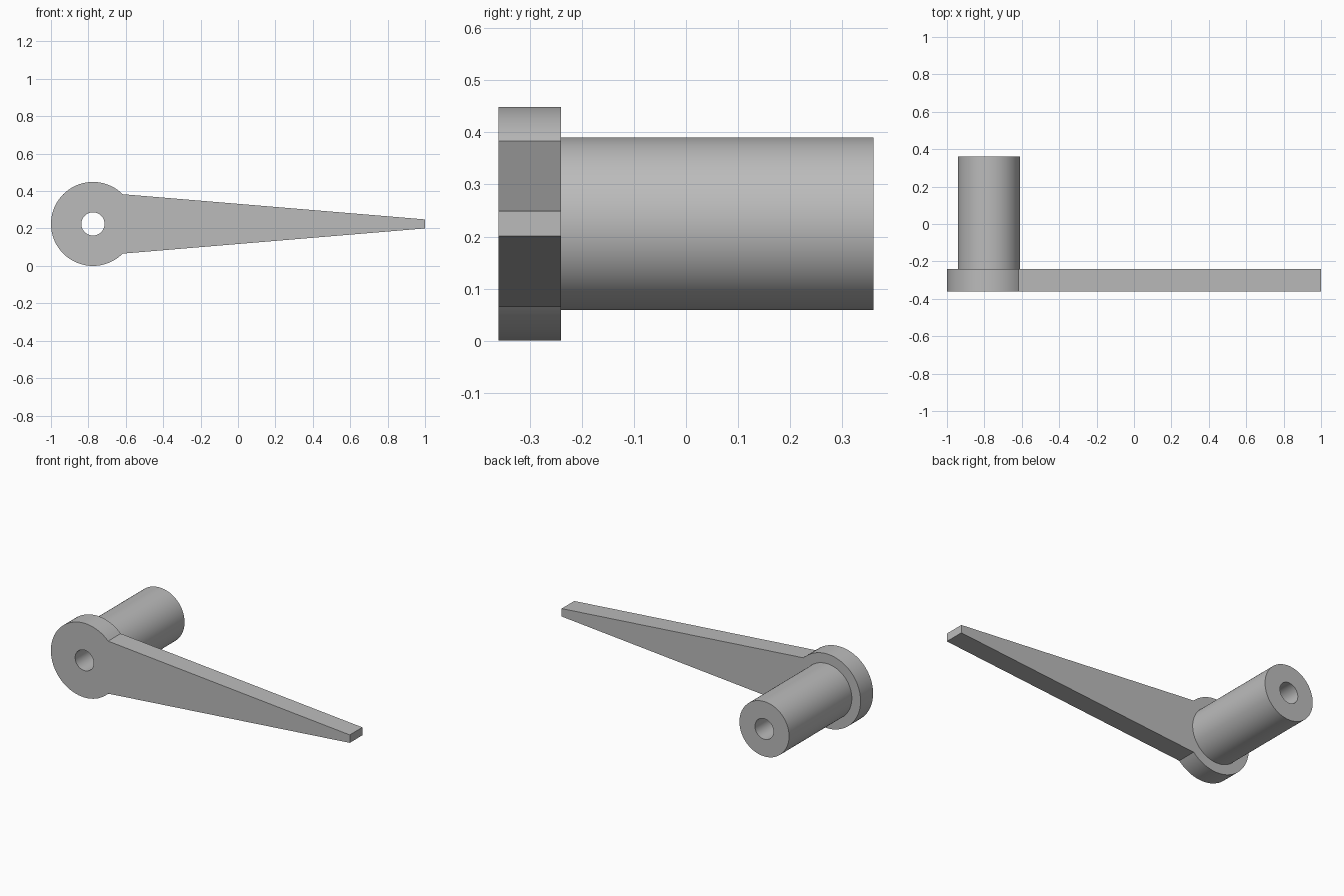
import bpy, bmesh
from math import cos, sin, pi, radians

cube = bpy.data.objects.get("Cube")
if cube:
    bpy.data.objects.remove(cube)

SEG = 72
CX, CZ = -0.7755, 0.2245
HOLE, SHAFT, HUB = 0.062, 0.166, 0.2245
FRONT, STEP, BACK = -0.36, -0.24, 0.36
TIP = 0.024          # half height of the arm tip
K = SEG // 8         # the arm joins the hub 45 degrees above and below its axis

bm = bmesh.new()


def ring(r, y):
    return [bm.verts.new((CX + r * cos(2 * pi * i / SEG), y, CZ + r * sin(2 * pi * i / SEG)))
            for i in range(SEG)]


def strip(a, b, start=0, stop=SEG):
    for i in range(start, stop):
        j = (i + 1) % SEG
        bm.faces.new((a[i], a[j], b[j], b[i]))


# Hub, shaft and through hole
hole_front, hub_front = ring(HOLE, FRONT), ring(HUB, FRONT)
hub_back, shaft_step = ring(HUB, STEP), ring(SHAFT, STEP)
shaft_end, hole_end = ring(SHAFT, BACK), ring(HOLE, BACK)
strip(hole_front, hub_front)
strip(hub_front, hub_back, K, SEG - K)
strip(hub_back, shaft_step)
strip(shaft_step, shaft_end)
strip(shaft_end, hole_end)
strip(hole_end, hole_front)

# Tapered arm
outlines = []
for hub, y in ((hub_front, FRONT), (hub_back, STEP)):
    low, high = (bm.verts.new((1, y, CZ + s * TIP)) for s in (-1, 1))
    arc = [hub[i % SEG] for i in range(K, -K - 1, -1)]
    bm.faces.new(arc + [low, high])
    outlines.append((arc[-1], low, high, arc[0]))
f, b = outlines
for i in range(3):
    bm.faces.new((f[i], f[i + 1], b[i + 1], b[i]))

bmesh.ops.recalc_face_normals(bm, faces=bm.faces)
mesh = bpy.data.meshes.new("crank_lever")
bm.to_mesh(mesh)
bm.free()
lever = bpy.data.objects.new("crank_lever", mesh)
bpy.context.collection.objects.link(lever)

# Plain grey finish
grey = bpy.data.materials.new("plain_grey")
grey.use_nodes = True
colour = (0.5, 0.5, 0.5, 1)
grey.diffuse_color = colour
grey.node_tree.nodes["Principled BSDF"].inputs["Base Color"].default_value = colour
mesh.materials.append(grey)

bpy.context.view_layer.objects.active = lever
lever.select_set(True)
bpy.ops.object.shade_smooth_by_angle(angle=radians(30))
